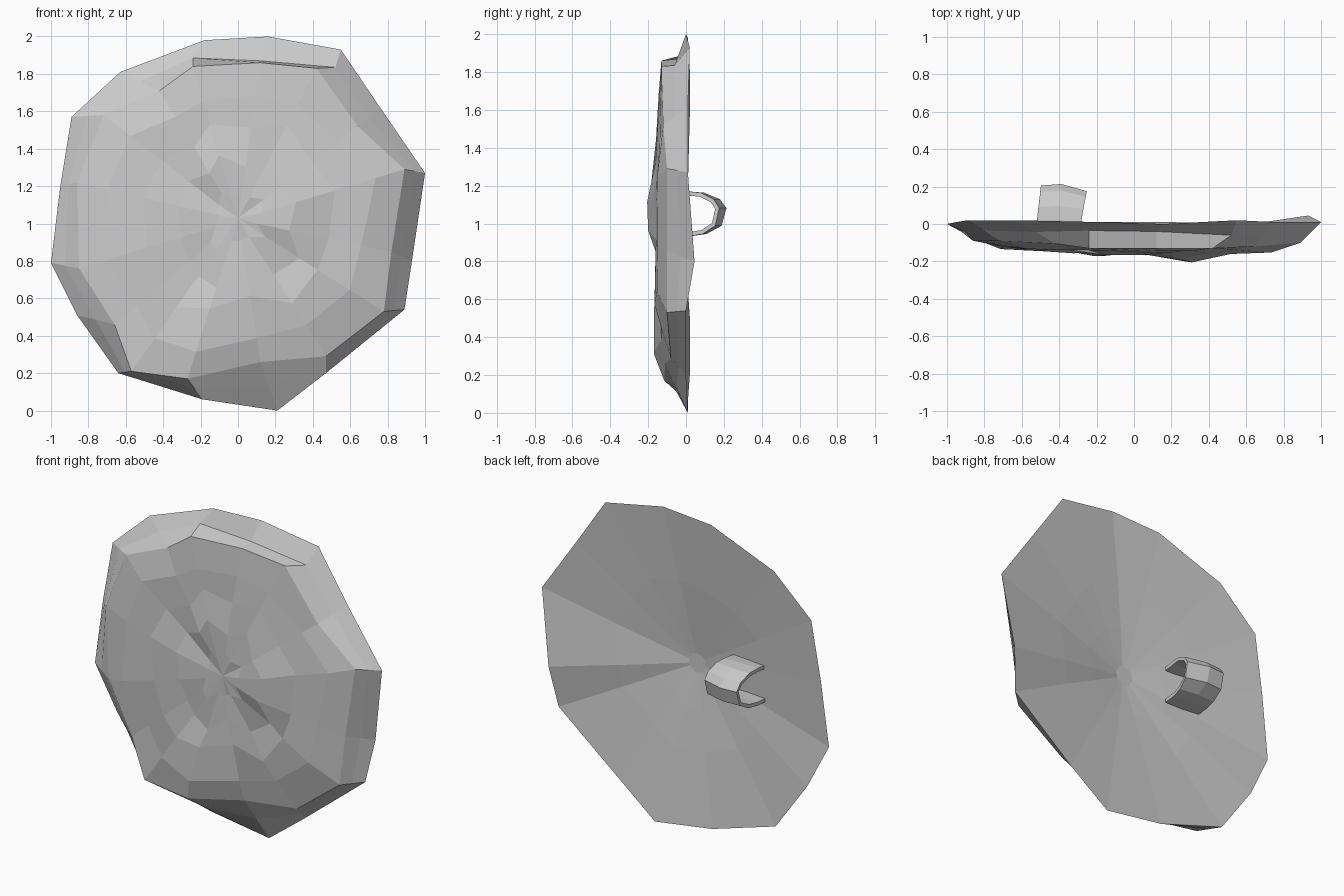
import bpy, bmesh, random
from mathutils import Vector

if "Cube" in bpy.data.objects:
    bpy.data.objects.remove(bpy.data.objects["Cube"])

random.seed(4)
HUB = Vector((-.01, -0.107, 1.02))

# outline of the sharp rim, clockwise from the top: x, z, y
RIM = [(-.18, 1.98, .01), (.16, 2.0, 0), (.55, 1.93, .02), (.76, 1.62, .01), (1, 1.27, .01),
       (.93, .8, .045), (.89, .54, 0), (.47, .2, 0), (.21, 0, .01), (-.19, .06, .01),
       (-.64, .2, .02), (-.86, .51, .02), (-1, .79, 0), (-.95, 1.2, .01), (-.89, 1.57, .02),
       (-.63, 1.81, .02)]
# raised front edge inside the rim
EDGE = [(-.24, 1.84, -.13), (.12, 1.86, -.13), (.42, 1.83, -.13), (.64, 1.52, -.12), (.89, 1.29, -.1),
        (.82, .85, -.1), (.78, .53, -.1), (.47, .29, -.08), (.12, .26, -.11), (-.27, .17, -.115),
        (-.57, .21, -.12), (-.66, .46, -.12), (-.85, .76, -.08), (-.86, 1.22, -.09), (-.72, 1.58, -.09),
        (-.42, 1.71, -.105)]
# inner line of the abrupt lip along the top: spoke -> point
LIP = {0: (-.24, -.035, 1.885), 1: (.12, -.04, 1.87), 2: (.52, -.06, 1.835)}
# hammered bumps on the front: (spoke, ring) -> depth
BUMPS = {(4, 2): .205, (5, 2): .2, (3, 2): .185, (9, 0): .17, (9, 1): .17, (3, 1): .16}


def finish(bm, name):
    bmesh.ops.recalc_face_normals(bm, faces=bm.faces)
    me = bpy.data.meshes.new(name)
    bm.to_mesh(me)
    bm.free()
    ob = bpy.data.objects.new(name, me)
    bpy.context.collection.objects.link(ob)
    return ob


def bridge(bm, a, b):
    n = len(a)
    for i in range(n):
        j = (i + 1) % n
        bm.faces.new((a[i], a[j], b[j], b[i]))


def ring(bm, pts):
    return [bm.verts.new(p) for p in pts]


# shield plate: hammered front, shallow dished back
bm = bmesh.new()
rim = [Vector((x, y, z)) for x, z, y in RIM]
edge = [Vector((x, y, z)) for x, z, y in EDGE]
slope = [Vector(LIP[i]) if i in LIP else r.lerp(e, .5) for i, (r, e) in enumerate(zip(rim, edge))]

front = [ring(bm, rim), ring(bm, slope), ring(bm, edge)]
for k, (scale, depth, rough) in enumerate(((.8, .136, .01), (.58, .147, .015),
                                           (.38, .154, .018), (.17, .154, .01))):
    pts = []
    for i, e in enumerate(edge):
        s = scale + random.uniform(-.05, .05)
        y = -depth + random.uniform(-rough, rough) - .012 * e.x
        if (i, k) in BUMPS:
            y = -BUMPS[i, k]
        pts.append(Vector((e.x * s, y, 1.02 + (e.z - 1.02) * s)))
    front.append(ring(bm, pts))
for a, b in zip(front, front[1:]):
    bridge(bm, a, b)
tip = bm.verts.new((0, -.152, 1.03))
n = len(edge)
for i in range(n):
    bm.faces.new((front[-1][i], front[-1][(i + 1) % n], tip))

back = [front[0]]
for t, lift in ((.53, .006), (.28, .004), (.06, 0)):
    back.append(ring(bm, [HUB.lerp(r, t) + Vector((0, lift, 0)) for r in rim]))
for a, b in zip(back, back[1:]):
    bridge(bm, b, a)
bm.faces.new(back[-1])
finish(bm, "shield_plate")

# strap handle: profile (y, z) swept across x, narrowing and leaning at the grip
PROFILE = [(-.06, 1.15), (.02, 1.158), (.09, 1.152), (.165, 1.12), (.195, 1.08),
           (.172, .995), (.1, .955), (.03, .945), (-.06, .94)]
bm = bmesh.new()
rows = []
for y, z in PROFILE:
    t = max(y, 0) / .195
    rows.append([bm.verts.new((-.522 + .025 * t, y, z)), bm.verts.new((-.39, y + .008 * t, z)),
                 bm.verts.new((-.285 + .03 * t, y - .03 * t, z))])
for a, b in zip(rows, rows[1:]):
    for i in range(2):
        bm.faces.new((a[i], a[i + 1], b[i + 1], b[i]))
handle = finish(bm, "grip_strap")
mod = handle.modifiers.new("thickness", 'SOLIDIFY')
mod.thickness = .022
mod.offset = 0
